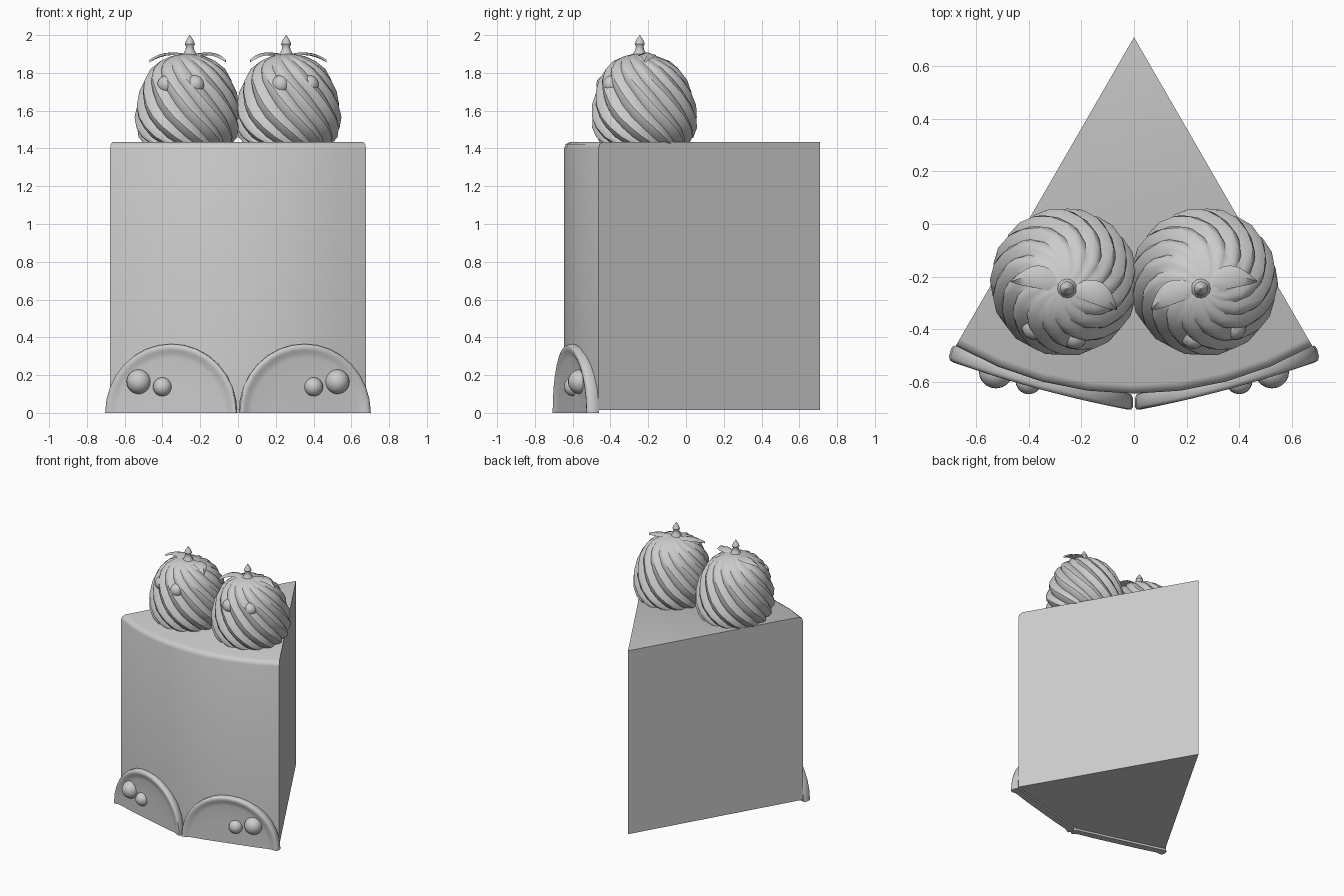
import bpy, bmesh
from math import sin, cos, pi, radians, sqrt

if "Cube" in bpy.data.objects:
    bpy.data.objects.remove(bpy.data.objects["Cube"])


def make(name, verts, faces, angle=35):
    me = bpy.data.meshes.new(name)
    me.from_pydata(verts, [], faces)
    bm = bmesh.new()
    bm.from_mesh(me)
    bmesh.ops.remove_doubles(bm, verts=bm.verts, dist=1e-5)
    bmesh.ops.recalc_face_normals(bm, faces=bm.faces)
    bm.to_mesh(me)
    bm.free()
    me.shade_smooth()
    me.set_sharp_from_angle(angle=radians(angle))
    ob = bpy.data.objects.new(name, me)
    bpy.context.collection.objects.link(ob)
    return ob


def loft(rings, closed=True):
    """Quads between consecutive rings of equal length."""
    n = len(rings[0])
    verts = [p for r in rings for p in r]
    faces = []
    for i in range(len(rings) - 1):
        for j in range(n if closed else n - 1):
            k = (j + 1) % n
            faces.append((i*n + j, i*n + k, (i+1)*n + k, (i+1)*n + j))
    return verts, faces


def ball(name, x, y, z, r):
    bpy.ops.mesh.primitive_uv_sphere_add(segments=20, ring_count=12, radius=r, location=(x, y, z))
    bpy.context.object.name = name
    bpy.ops.object.shade_smooth()


# Cake wedge: 60 degree slice with a softened upper front edge
APEX = 0.71
rings = []
for r, z in [(1.355, 0.015), (1.355, 1.40), (1.347, 1.423), (1.322, 1.435)]:
    ring = [(0, APEX, z)]
    for i in range(9):
        a = radians(-30 + 60 * i / 8)
        ring.append((r * sin(a), APEX - r * cos(a), z))
    rings.append(ring)
v, f = loft(rings)
n = len(rings[0])
f += [tuple(range(n)), tuple(range(3*n, 4*n))]
make("cake_slice", v, f, 50)


# Scalloped half-disc plates with raised rims, tilted to follow the front
def scallop(s):
    rings = []
    for k, d in [(0.96, 0.06), (0.98, 0.06), (1.0, 0.045), (1.0, 0.015), (0.98, 0.003),
                 (0.95, 0), (0.91, 0.003), (0.87, 0.011), (0.80, 0.015), (0.5, 0.016)]:
        ring = []
        for i in range(17):
            a = pi * i / 16
            u = k * cos(a)
            x = 0.355 + 0.352 * u
            y = -0.71 + 0.27 * x - 0.015 * (1 - u*u) + d
            ring.append((s * (x - 0.25 * d * (x / 0.71)), y, 0.365 * k * sin(a)))
        rings.append(ring)
    v, f = loft(rings, False)
    n, m = 17, len(rings)
    f += [tuple(range(n)), tuple(range((m-1)*n, m*n))]
    f.append(tuple([i*n for i in range(m)] + [i*n + n - 1 for i in reversed(range(m))]))
    make("scallop_plate", v, f, 50)


# Piped cream swirl with twisted flutes
PROFILE = [(0.235, 1.425), (0.262, 1.46), (0.278, 1.51), (0.283, 1.565), (0.276, 1.63),
           (0.258, 1.70), (0.235, 1.76), (0.198, 1.82), (0.15, 1.862), (0.09, 1.888), (0.035, 1.9)]


def swirl(cx):
    flutes, seg = 14, 4
    n = flutes * seg
    rings = []
    for i, (r, z) in enumerate(PROFILE):
        t = i / (len(PROFILE) - 1)
        ring = []
        for j in range(n):
            lobe = abs(sin(pi * j / seg))
            a = 2*pi * j / n + 2.2 * (1 - t)
            rr = r * (0.905 + 0.095 * lobe)
            ring.append((cx + rr * cos(a), -0.218 - 0.027 * t * t + rr * sin(a), z))
        rings.append(ring)
    v, f = loft(rings)
    f += [tuple(range(n)), tuple(range(len(v) - n, len(v)))]
    make("cream_swirl", v, f, 32)


# Pointed stem on top
def stem(cx):
    rings = [[(cx + r * cos(2*pi*j/12), -0.245 + r * sin(2*pi*j/12), z) for j in range(12)]
             for r, z in [(0.045, 1.885), (0.036, 1.90), (0.024, 1.92), (0.02, 1.94),
                          (0.027, 1.953), (0.018, 1.975), (0.001, 2.0)]]
    v, f = loft(rings)
    f += [tuple(range(12)), tuple(range(len(v) - 12, len(v)))]
    make("stem", v, f, 45)


# Leaf swept from base to tip, drooping at the end, with a lens cross-section
def leaf(base, tip, bend, s):
    dx, dy = tip[0] - base[0], tip[1] - base[1]
    l = sqrt(dx*dx + dy*dy)
    nx, ny = -dy / l, dx / l
    rings = []
    for i in range(9):
        t = i / 8
        w = 0.002 + 0.042 * sin(pi * min(1, 0.1 + 0.9 * t)) ** 0.8
        off = bend * sin(pi * t)
        z = 1.892 + 0.03 * t - 0.06 * t ** 3
        ring = []
        for q, h in [(-1, 0), (0, 0.008), (1, 0), (0, -0.005)]:
            ring.append((s * (base[0] + dx*t + nx * (off + q*w)),
                         base[1] + dy*t + ny * (off + q*w), z + h - 0.006 * abs(q)))
        rings.append(ring)
    v, f = loft(rings)
    f += [(0, 1, 2, 3), tuple(range(len(v) - 4, len(v)))]
    make("leaf", v, f, 50)


for s in (-1, 1):
    scallop(s)
    ball("plate_bead_large", s * 0.525, -0.56, 0.165, 0.065)
    ball("plate_bead_small", s * 0.40, -0.597, 0.138, 0.05)
    swirl(s * 0.265)
    stem(s * 0.255)
    leaf((0.27, -0.243), (0.468, -0.218), 0.03, s)
    leaf((0.24, -0.243), (0.065, -0.325), -0.025, s)
    ball("berry_outer", s * 0.378, -0.392, 1.738, 0.049)
    ball("berry_inner", s * 0.226, -0.426, 1.738, 0.049)
